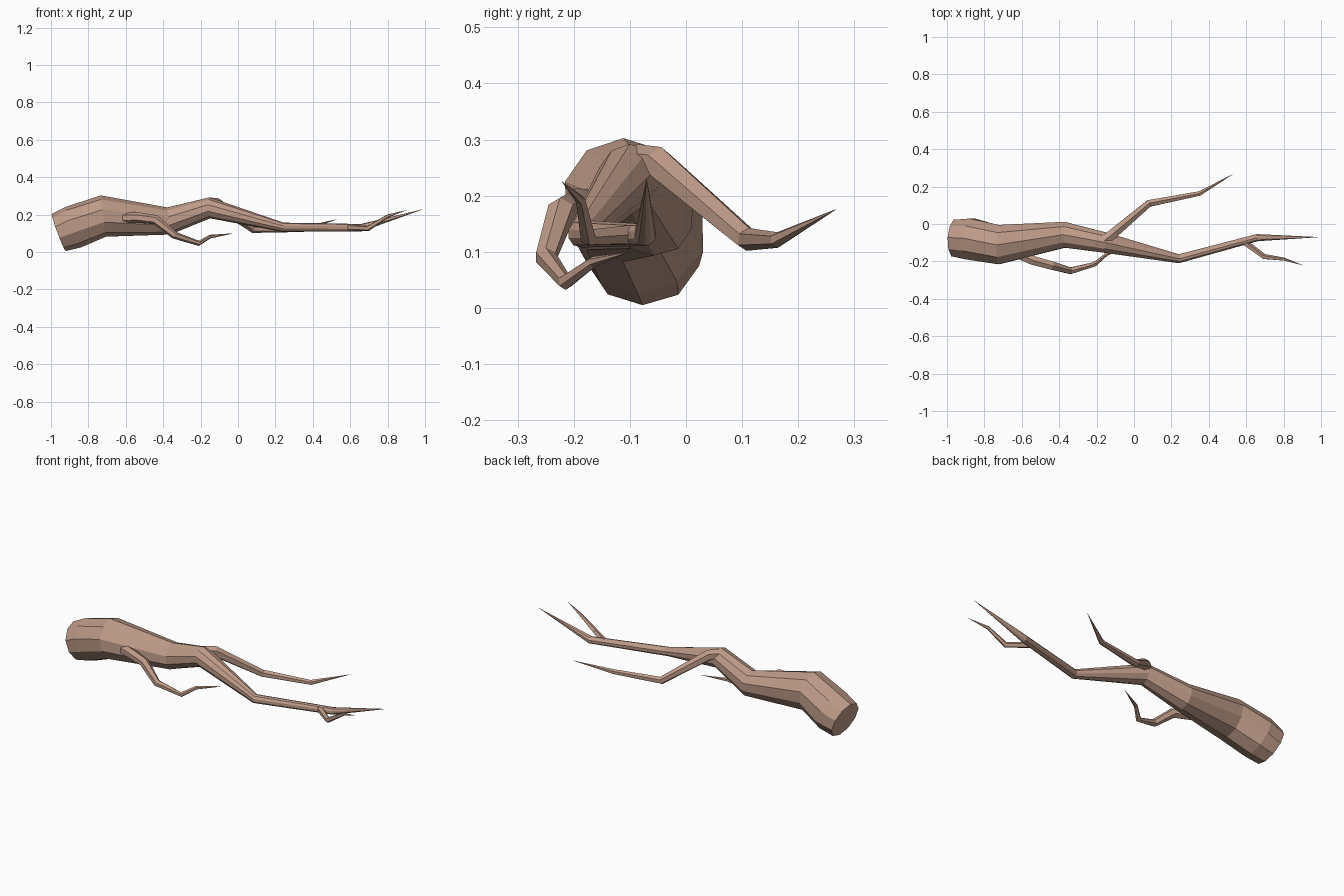
import bpy, bmesh, random
from math import cos, sin, tau
from mathutils import Vector

if "Cube" in bpy.data.objects:
    bpy.data.objects.remove(bpy.data.objects["Cube"])

random.seed(4)
bark = bpy.data.materials.new("bark")
bark.diffuse_color = (0.52, 0.33, 0.25, 1)
bark.use_nodes = True
bark.node_tree.nodes["Principled BSDF"].inputs["Base Color"].default_value = bark.diffuse_color


def limb(name, path, sides, rough=0.0):
    """Faceted tapering tube; path items are (x, y, z, radius), radius 0 is a pointed tip."""
    pts = [Vector(p[:3]) for p in path]
    bm = bmesh.new()
    rings = []
    for i, p in enumerate(pts):
        r = path[i][3]
        if r == 0:
            rings.append([bm.verts.new(p)])
            continue
        before = (p - pts[i - 1]).normalized() if i else Vector()
        after = (pts[i + 1] - p).normalized()
        t = (before + after).normalized()
        u = t.cross(Vector((0, 0, 1))).normalized()
        v = u.cross(t)
        ring = []
        for k in range(sides):
            a = tau * (k + 0.5) / sides
            rr = r * (1 + random.uniform(-rough, rough))
            ring.append(bm.verts.new(p + u * rr * cos(a) + v * rr * sin(a)))
        rings.append(ring)
    bm.faces.new(rings[0])
    for a, b in zip(rings, rings[1:]):
        for k in range(sides):
            n = (k + 1) % sides
            if len(b) == 1:
                bm.faces.new((a[k], a[n], b[0]))
            else:
                bm.faces.new((a[k], a[n], b[n], b[k]))
    bmesh.ops.recalc_face_normals(bm, faces=bm.faces)
    mesh = bpy.data.meshes.new(name)
    bm.to_mesh(mesh)
    bm.free()
    mesh.materials.append(bark)
    obj = bpy.data.objects.new(name, mesh)
    bpy.context.collection.objects.link(obj)
    return obj


# Thick log running into the long main limb
limb("trunk", [(-0.96, -0.075, 0.105, 0.105), (-0.88, -0.08, 0.135, 0.116),
               (-0.72, -0.112, 0.192, 0.11), (-0.37, -0.057, 0.165, 0.072),
               (-0.15, -0.10, 0.235, 0.057), (0.24, -0.186, 0.132, 0.025),
               (0.66, -0.073, 0.13, 0.02), (0.995, -0.07, 0.23, 0)], 10, 0.03)

# Branch forking off to the back
limb("back_branch", [(-0.16, -0.09, 0.262, 0.03), (-0.11, -0.05, 0.258, 0.03),
                     (0.08, 0.11, 0.122, 0.021), (0.35, 0.163, 0.121, 0.014),
                     (0.535, 0.27, 0.177, 0)], 6)

# Crooked branch on the front side, curling under the trunk
limb("front_branch", [(-0.64, -0.15, 0.18, 0.03), (-0.54, -0.195, 0.185, 0.028),
                      (-0.44, -0.222, 0.172, 0.026), (-0.34, -0.25, 0.09, 0.02),
                      (-0.21, -0.215, 0.046, 0.014), (-0.15, -0.165, 0.082, 0.01),
                      (-0.02, -0.10, 0.10, 0)], 6)

# Small twig near the tip
limb("tip_twig", [(0.58, -0.09, 0.132, 0.018), (0.695, -0.175, 0.126, 0.015),
                  (0.80, -0.188, 0.192, 0.009), (0.908, -0.222, 0.226, 0)], 5)
